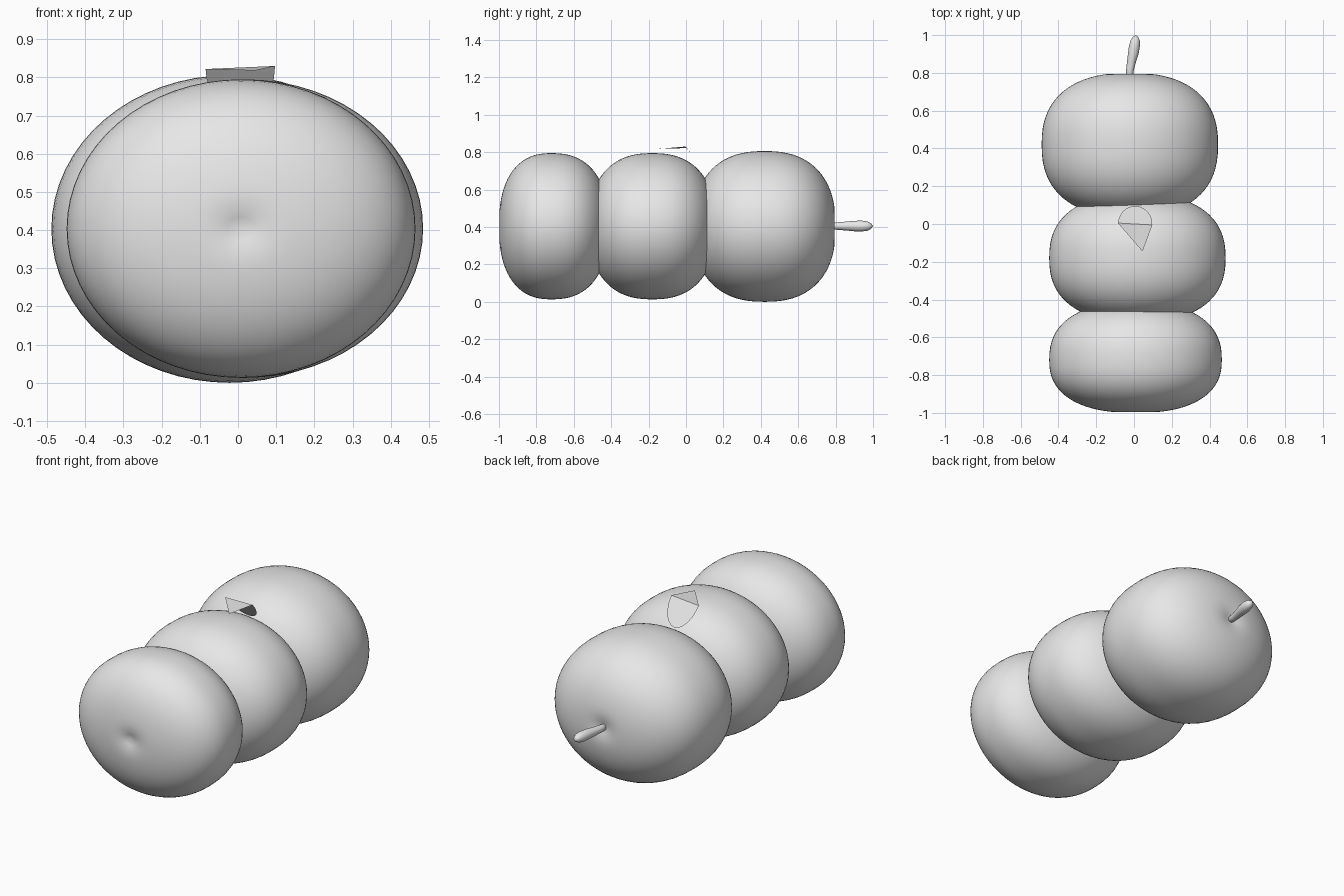
import bpy, bmesh, math
from mathutils import Vector

cube = bpy.data.objects.get("Cube")
if cube:
    bpy.data.objects.remove(cube, do_unlink=True)

GREY = (0.8, 0.8, 0.8, 1)
grey = bpy.data.materials.new("plain grey")
grey.use_nodes = True
grey.diffuse_color = GREY
grey.node_tree.nodes["Principled BSDF"].inputs["Base Color"].default_value = GREY


def add_object(name, bm, smooth=True):
    bmesh.ops.recalc_face_normals(bm, faces=bm.faces)
    mesh = bpy.data.meshes.new(name)
    bm.to_mesh(mesh)
    bm.free()
    for p in mesh.polygons:
        p.use_smooth = smooth
    mesh.materials.append(grey)
    obj = bpy.data.objects.new(name, mesh)
    bpy.context.collection.objects.link(obj)
    return obj


def skin_rings(bm, rings, start, end):
    """Join rings of points lying around the y axis and close both ends."""
    rows = [[bm.verts.new(p) for p in ring] for ring in rings]
    n = len(rows[0])
    for a, b in zip(rows, rows[1:]):
        for i in range(n):
            j = (i + 1) % n
            bm.faces.new((a[i], a[j], b[j], b[i]))
    for row, tip in ((rows[0], start), (rows[-1], end)):
        pole = bm.verts.new(tip)
        for i in range(n):
            bm.faces.new((row[i], row[(i + 1) % n], pole))


def ring(cx, y, cz, rx, rz, n):
    return [(cx + rx * math.cos(2 * math.pi * i / n), y,
             cz + rz * math.sin(2 * math.pi * i / n)) for i in range(n)]


# Plump fruits: rounded barrel profile with a shallow dimple at each pole
POWER, DIMPLE, REACH = 2.4, 0.022, 0.26


def fruit(name, centre, rx, rz, front, back, sides=64, steps=40):
    cx, cy, cz = centre

    def offset(r, length):
        bulge = length * max(0, 1 - r ** POWER) ** (1 / POWER)
        return bulge - DIMPLE * max(0, 1 - r / REACH) ** 2

    rings = []
    for k in range(1, steps):
        a = math.pi * k / steps
        r = math.sin(a)
        y = cy - offset(r, front) if a < math.pi / 2 else cy + offset(r, back)
        rings.append(ring(cx, y, cz, rx * r, rz * r, sides))
    bm = bmesh.new()
    skin_rings(bm, rings, (cx, cy - offset(0, front), cz),
               (cx, cy + offset(0, back), cz))
    return add_object(name, bm)


fruit("front_fruit", (0.008, -0.72, 0.404), 0.457, 0.391, 0.28, 0.306)
fruit("middle_fruit", (0.018, -0.18, 0.404), 0.467, 0.391, 0.34, 0.34)
fruit("back_fruit", (-0.022, 0.42, 0.403), 0.467, 0.403, 0.382, 0.38)

# Stem: swollen, slightly bent stalk (x, y, radius)
stalk = [(-0.024, 0.76, 0.016), (-0.022, 0.81, 0.020), (-0.013, 0.86, 0.024),
         (-0.004, 0.90, 0.028), (0.002, 0.94, 0.029), (0.006, 0.97, 0.025),
         (0.007, 0.99, 0.015)]
bm = bmesh.new()
skin_rings(bm, [ring(x, y, 0.405, r, r, 16) for x, y, r in stalk],
           (-0.024, 0.755, 0.405), (0.007, 1.0, 0.405))
add_object("stem", bm)

# Leaf: thin folded sheet, pointed blade in front, rounded lobe hanging behind
bm = bmesh.new()
left = bm.verts.new((-0.085, 0.005, 0.822))
right = bm.verts.new((0.097, -0.005, 0.830))
tip = bm.verts.new((0.045, -0.145, 0.818))
bm.faces.new((left, tip, right))
lobe = []
for k in range(1, 12):
    a = math.pi * k / 12
    drop = math.sin(a)
    lobe.append(bm.verts.new((0.006 + 0.091 * math.cos(a), 0.095 * drop,
                              0.828 - 0.122 * drop)))
bm.faces.new([right] + lobe + [left])
add_object("leaf", bm, smooth=False)
